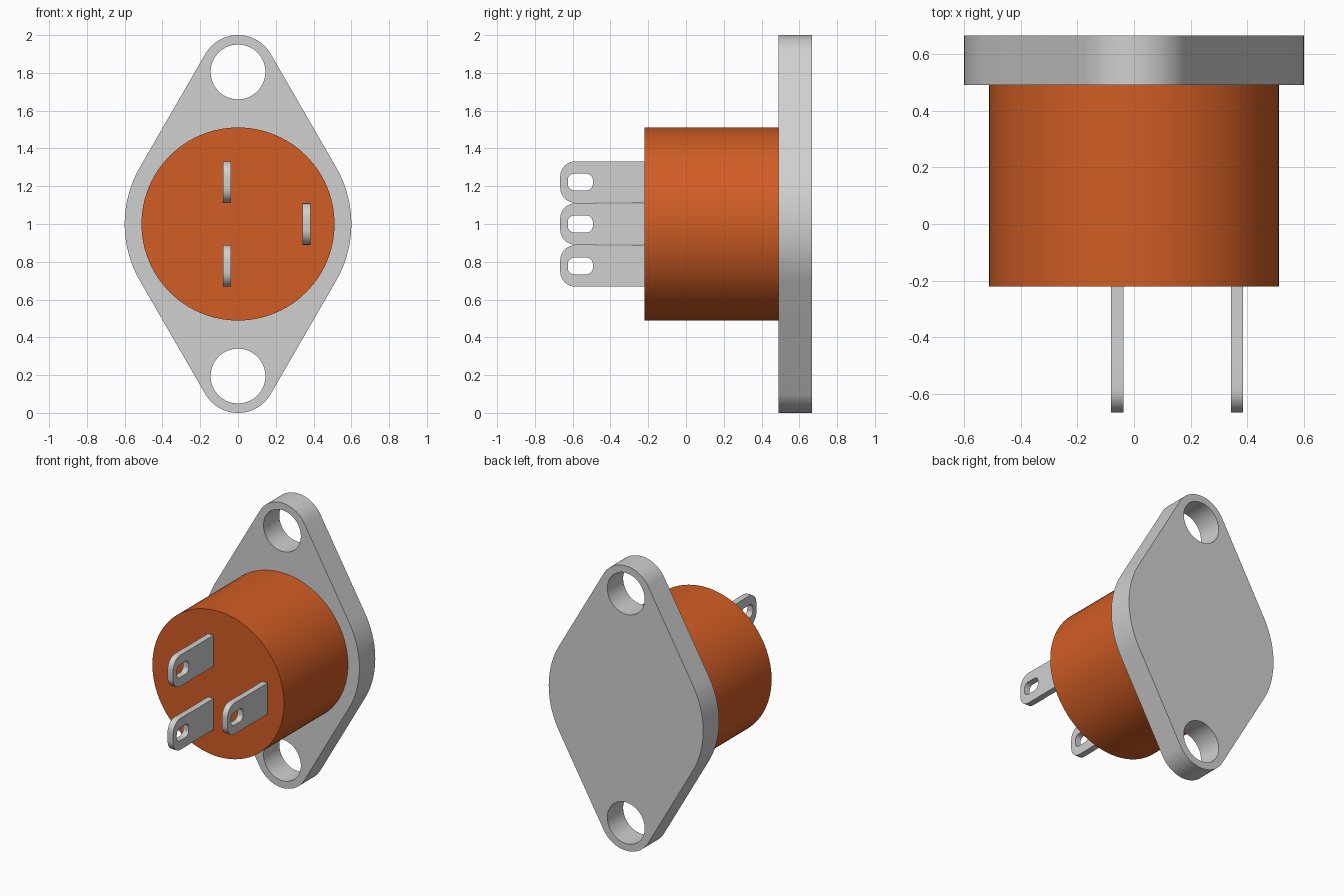
import bpy, bmesh
from math import sin, cos, radians
from mathutils import Matrix, Vector

cube = bpy.data.objects.get("Cube")
if cube:
    bpy.data.objects.remove(cube, do_unlink=True)


def material(name, rgb):
    m = bpy.data.materials.new(name)
    m.use_nodes = True
    m.diffuse_color = (*rgb, 1)
    bsdf = next(n for n in m.node_tree.nodes if n.type == 'BSDF_PRINCIPLED')
    bsdf.inputs["Base Color"].default_value = (*rgb, 1)
    return m


GREY = material("light grey metal", (0.63, 0.63, 0.63))
ORANGE = material("orange plastic", (0.64, 0.11, 0.018))


def arc(cx, cy, r, a0, a1, n):
    """Points on an arc, angles in degrees."""
    return [(cx + r * cos(radians(a0 + (a1 - a0) * i / n)),
             cy + r * sin(radians(a0 + (a1 - a0) * i / n))) for i in range(n + 1)]


def circle(cx, cy, r, n=64):
    return arc(cx, cy, r, 0, 360, n)[:-1]


def rounded_rect(x0, x1, y0, y1, r, n=8):
    return (arc(x1 - r, y1 - r, r, 0, 90, n) + arc(x0 + r, y1 - r, r, 90, 180, n)
            + arc(x0 + r, y0 + r, r, 180, 270, n) + arc(x1 - r, y0 + r, r, 270, 360, n))


def finish(bm, name, mat):
    bmesh.ops.recalc_face_normals(bm, faces=bm.faces[:])
    mesh = bpy.data.meshes.new(name)
    bm.to_mesh(mesh)
    bm.free()
    mesh.materials.append(mat)
    ob = bpy.data.objects.new(name, mesh)
    bpy.context.scene.collection.objects.link(ob)
    bpy.ops.object.select_all(action='DESELECT')
    ob.select_set(True)
    bpy.context.view_layer.objects.active = ob
    bpy.ops.object.shade_smooth_by_angle(angle=radians(30))
    return ob


def plate(name, loops, thickness, matrix, mat):
    """Outline plus hole loops, filled and extruded evenly about its plane."""
    bm = bmesh.new()
    for pts in loops:
        vs = [bm.verts.new((x, y, -thickness / 2)) for x, y in pts]
        for a, b in zip(vs, vs[1:] + vs[:1]):
            bm.edges.new((a, b))
    bmesh.ops.triangle_fill(bm, edges=bm.edges[:], use_beauty=True, normal=(0, 0, 1))
    ext = bmesh.ops.extrude_face_region(bm, geom=bm.faces[:])
    top = [g for g in ext["geom"] if isinstance(g, bmesh.types.BMVert)]
    bmesh.ops.translate(bm, verts=top, vec=(0, 0, thickness))
    bm.transform(matrix)
    return finish(bm, name, mat)


RX = Matrix.Rotation(radians(90), 4, 'X')
RZ = Matrix.Rotation(radians(90), 4, 'Z')

# Mounting flange: large middle arcs joined by tangents to small end arcs
outline = (arc(0, 0, 0.6, -30, 30, 24) + arc(0, 0.8, 0.2, 30, 150, 32)
           + arc(0, 0, 0.6, 150, 210, 24) + arc(0, -0.8, 0.2, 210, 330, 32))
plate("mounting_flange",
      [outline, circle(0, 0.805, 0.145), circle(0, -0.805, 0.145)],
      0.176, Matrix.Translation((0, 0.578, 1)) @ RX, GREY)

# Round body
bm = bmesh.new()
bmesh.ops.create_cone(bm, cap_ends=True, segments=96, radius1=0.511, radius2=0.511,
                      depth=0.72, matrix=Matrix.Translation((0, 0.14, 1)) @ RX)
finish(bm, "round_body", ORANGE)

# Slotted terminal tabs
tab = rounded_rect(-0.666, -0.4, -0.11, 0.11, 0.08)
tab = [(-0.2 if x > -0.45 else x, y) for x, y in tab]
tab = [p for p in tab if p[0] < -0.45] + [(-0.2, -0.11), (-0.2, 0.11)]
slot = rounded_rect(-0.626, -0.493, -0.045, 0.045, 0.035)
for name, x, z in (("upper_terminal", -0.059, 1.222),
                   ("side_terminal", 0.363, 1.0),
                   ("lower_terminal", -0.059, 0.778)):
    plate(name, [tab, slot], 0.043, Matrix.Translation((x, 0, z)) @ RZ @ RX, GREY)
